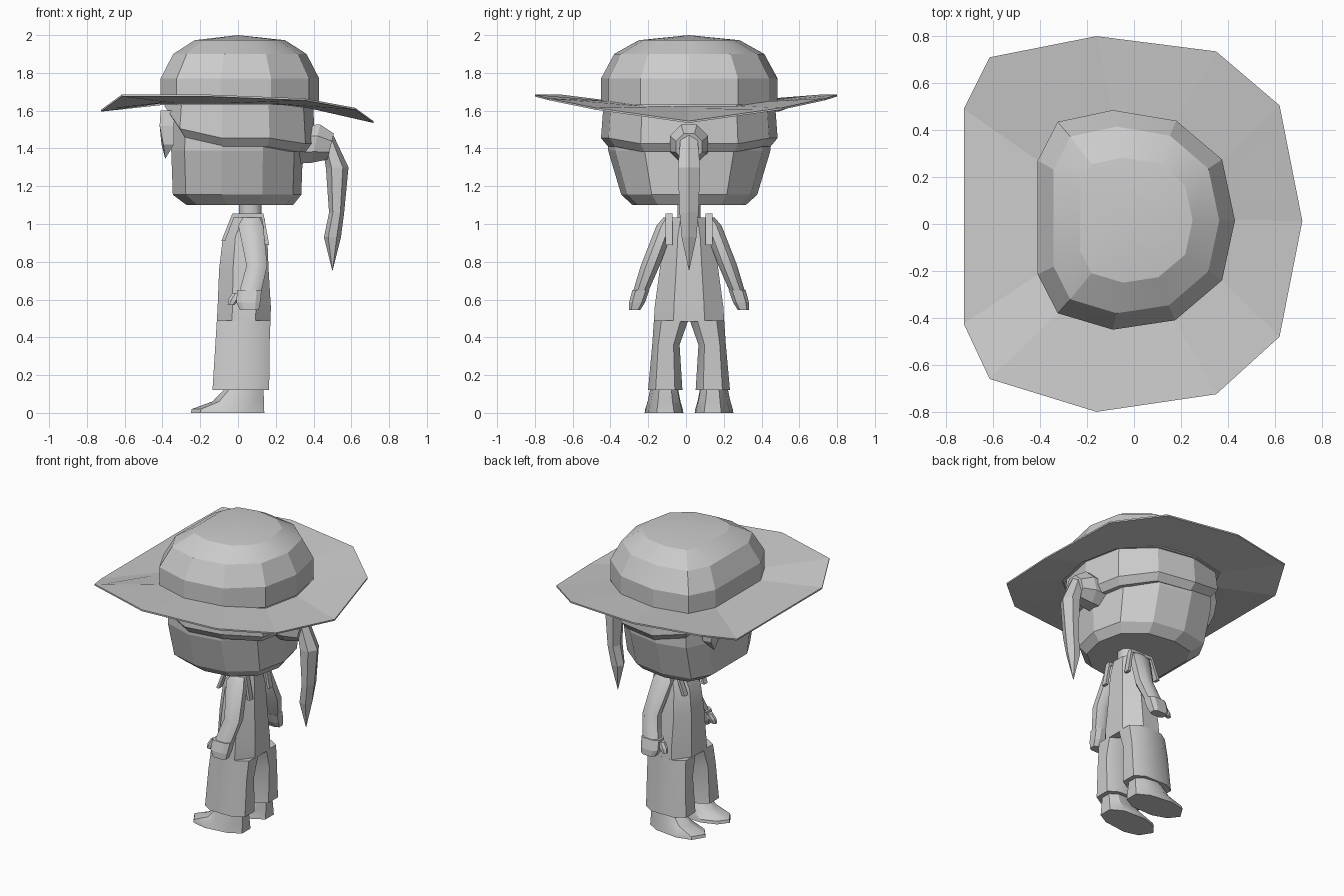
import bpy, bmesh, math

if "Cube" in bpy.data.objects:
    bpy.data.objects.remove(bpy.data.objects["Cube"])

MID = 0.016  # symmetry plane in y
gray = bpy.data.materials.new("light_gray")
gray.diffuse_color = (0.6, 0.6, 0.6, 1)
gray.use_nodes = True
gray.node_tree.nodes["Principled BSDF"].inputs["Base Color"].default_value = gray.diffuse_color


def loft(name, rings, smooth=None, cap=True):
    """Skin a list of rings; a ring of one point makes a tip."""
    bm = bmesh.new()
    rows = [[bm.verts.new(p) for p in r] for r in rings]
    for a, b in zip(rows, rows[1:]):
        n = max(len(a), len(b))
        for i in range(n):
            j = (i + 1) % n
            if len(b) == 1:
                bm.faces.new((a[i], a[j], b[0]))
            else:
                bm.faces.new((a[i], a[j], b[j], b[i]))
    if cap:
        for r in (rows[0], rows[-1]):
            if len(r) > 2:
                bm.faces.new(r)
    bmesh.ops.recalc_face_normals(bm, faces=bm.faces)
    me = bpy.data.meshes.new(name)
    bm.to_mesh(me)
    bm.free()
    me.materials.append(gray)
    ob = bpy.data.objects.new(name, me)
    bpy.context.collection.objects.link(ob)
    if smooth:
        bpy.ops.object.select_all(action='DESELECT')
        ob.select_set(True)
        bpy.context.view_layer.objects.active = ob
        bpy.ops.object.shade_smooth_by_angle(angle=math.radians(smooth))
    return ob


def octagon(x0, x1, y0, y1, z, k=0.28):
    """Box outline with cut corners."""
    a, b = (x1 - x0) * k, (y1 - y0) * k
    return [(x0 + a, y0, z), (x1 - a, y0, z), (x1, y0 + b, z), (x1, y1 - b, z),
            (x1 - a, y1, z), (x0 + a, y1, z), (x0, y1 - b, z), (x0, y0 + b, z)]


def side(rings, s):
    """Place rings given as distance from the symmetry plane on side s."""
    return [[(x, MID + s * y, z) for x, y, z in r] for r in rings]


# Eleven-sided outline shared by crown, hair and head
BASE = [(-.325, .435), (-.09, .485), (.18, .44), (.375, .275), (.43, .015), (.375, -.24),
        (.175, -.41), (-.09, -.45), (-.325, -.38), (-.41, -.215), (-.41, .27)]


def outline(sx, sy, z, dx=0.0):
    return [((x - .01) * sx + .01 + dx, (y - MID) * sy + MID, z) for x, y in BASE]


# Hat crown
loft("hat_crown", [outline(1, 1, 1.63), outline(1, 1, 1.77), outline(.84, .85, 1.90),
                   outline(.57, .57, 1.973), [(0, MID, 2.0)]], 20)

# Hat brim: sides lifted, front and back dipped
RIM = [(-.615, .71, 1.685), (-.16, .80, 1.685), (.35, .735, 1.665), (.62, .505, 1.615),
       (.717, .013, 1.545), (.62, -.48, 1.615), (.35, -.725, 1.665), (-.16, -.80, 1.685),
       (-.615, -.66, 1.685), (-.725, -.425, 1.605), (-.725, .49, 1.605)]
inner = [(x, y, 1.65 if x < .3 else 1.625) for x, y in BASE]


def drop(ring, d):
    return [(x, y, z - d) for x, y, z in ring]


loft("hat_brim", [inner, RIM, drop(RIM, .01), drop(inner, .012), inner], cap=False)

# Head
loft("head", [outline(.67, .64, 1.10), outline(.81, .77, 1.155, -.015),
              outline(.83, .92, 1.39, -.015), outline(.84, .92, 1.66)])

# Hair band, lower edge rising towards the face


def hairline(sx, sy, z):
    return [(x, y, z + (.17 if x < -.34 else .05 if x < -.2 else 0) - (.03 if x > .3 else 0))
            for x, y, _ in outline(sx, sy, z)]


loft("hair", [hairline(.87, .92, 1.41), hairline(.95, 1.0, 1.455),
              outline(.92, .97, 1.645)])

# Front hair locks
for s in (-1, 1):
    loft("front_lock", side([
        [(-.41, .17, 1.60), (-.41, .27, 1.60), (-.33, .29, 1.60), (-.33, .17, 1.60)],
        [(-.415, .19, 1.52), (-.415, .28, 1.52), (-.34, .30, 1.52), (-.34, .19, 1.52)],
        [(-.405, .21, 1.42), (-.395, .28, 1.42), (-.34, .29, 1.42), (-.34, .21, 1.42)],
        [(-.385, .23, 1.345)]], s))

# Ponytail knot
knot = []
for x, z, r in ((.30, 1.42, .11), (.41, 1.425, .11), (.49, 1.41, .075)):
    knot.append([(x + .25 * r * math.sin(a), MID + r * math.cos(a), z + r * math.sin(a))
                 for a in (math.tau * i / 8 + math.pi / 8 for i in range(8))])
loft("ponytail_knot", knot)

# Ponytail strand
strand = []
for x, z, rx, ry in ((.47, 1.47, .035, .05), (.525, 1.30, .06, .068),
                     (.522, 1.06, .04, .058), (.50, .93, .045, .045)):
    strand.append([(x + rx * math.cos(a), MID + ry * math.sin(a), z)
                   for a in (math.tau * i / 6 for i in range(6))])
loft("ponytail", strand + [[(.50, MID, .75)]])

# Neck
loft("neck", [octagon(.005, .125, MID - .06, MID + .06, z) for z in (1.0, 1.13)], 50)

# Torso
loft("torso", [octagon(x0, x1, MID - w, MID + w, z) for x0, x1, w, z in (
    (-.112, .172, .186, .485), (-.108, .174, .182, .56), (-.10, .162, .155, .76),
    (-.08, .155, .135, .93), (-.02, .14, .10, 1.035))], 30)

for s in (-1, 1):
    # Trouser leg
    loft("trouser_leg", side([octagon(x0, x1, y0, y1, z, .22) for x0, x1, y0, y1, z in (
        (-.135, .165, .035, .217, .12), (-.12, .167, .05, .195, .36),
        (-.112, .172, .004, .186, .49))], s), 30)
    # Shoe: narrow ankle, flared sole and pointed toe
    sole = [(-.25, .13), (-.20, .065), (-.10, .03), (.06, .035), (.14, .08),
            (.14, .17), (.06, .215), (-.10, .235), (-.20, .21)]

    def shoe(kx, ky, z, dx):
        return [(x * kx + dx, .13 + (y - .13) * ky, z) for x, y in sole]
    loft("shoe", side([shoe(1, 1, 0, 0), shoe(.98, .97, .02, 0), shoe(.70, .85, .06, .04),
                       shoe(.53, .72, .125, .06)], s), 30)
    # Overall strap
    strap = []
    for x, z, tx, tz in ((-.088, .91, .02, 0), (-.03, 1.055, .01, -.02),
                         (.135, 1.055, -.01, -.02), (.165, .89, -.02, 0)):
        strap.append([(x, .088, z), (x, .124, z), (x + tx, .124, z + tz),
                      (x + tx, .088, z + tz)])
    loft("strap", side(strap, s))
    # Arm sleeve
    loft("arm", side([octagon(x - rx, x + rx, y - ry, y + ry, z) for x, y, z, rx, ry in (
        (.07, .105, 1.035, .045, .03), (.068, .125, .99, .066, .048),
        (.10, .205, .78, .055, .05), (.065, .257, .64, .058, .04))], s), 40)
    # Hand and thumb
    loft("hand", side([octagon(x - rx, x + rx, y - ry, y + ry, z, .2) for x, y, z, rx, ry in (
        (.06, .255, .65, .065, .045), (.055, .275, .585, .063, .042),
        (.06, .288, .545, .05, .03))], s))
    loft("thumb", side([octagon(-.03, .03, .235, .275, .635),
                        octagon(-.052, .01, .24, .28, .60),
                        octagon(-.055, -.02, .25, .28, .57)], s))
